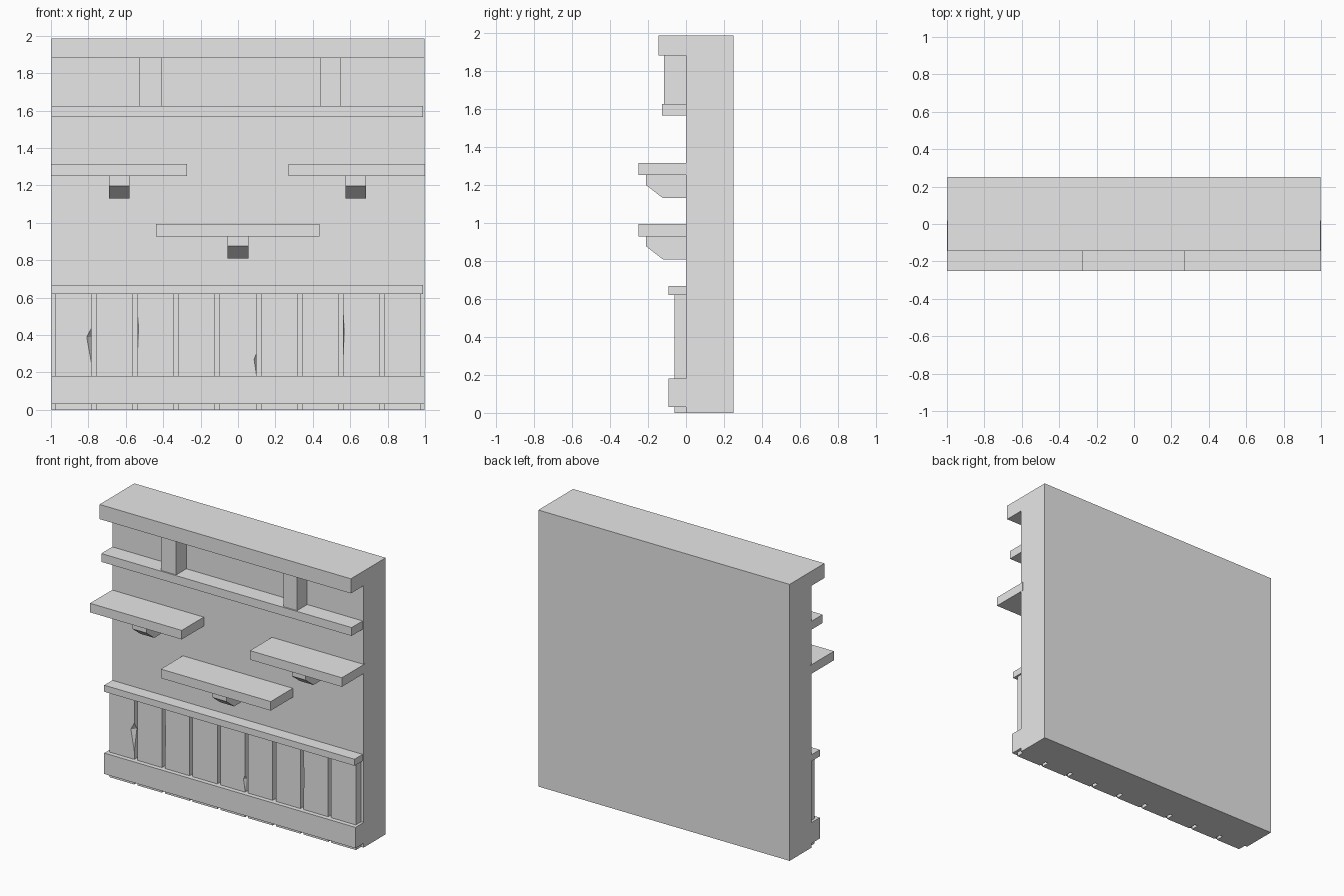
import bpy
import bmesh

if "Cube" in bpy.data.objects:
    bpy.data.objects.remove(bpy.data.objects["Cube"], do_unlink=True)

# Single plain grey
grey = bpy.data.materials.new("light_grey")
grey.use_nodes = True
COLOUR = (0.8, 0.8, 0.8, 1.0)
grey.diffuse_color = COLOUR
grey.node_tree.nodes["Principled BSDF"].inputs["Base Color"].default_value = COLOUR


def finish(name, bm):
    bmesh.ops.recalc_face_normals(bm, faces=bm.faces[:])
    mesh = bpy.data.meshes.new(name)
    bm.to_mesh(mesh)
    bm.free()
    mesh.materials.append(grey)
    obj = bpy.data.objects.new(name, mesh)
    bpy.context.collection.objects.link(obj)
    return obj


def prism(name, x0, x1, profile):
    """Extrude a (y, z) profile from x0 to x1."""
    bm = bmesh.new()
    face = bm.faces.new([bm.verts.new((x0, y, z)) for y, z in profile])
    new = bmesh.ops.extrude_face_region(bm, geom=[face])["geom"]
    bmesh.ops.translate(bm, vec=(x1 - x0, 0, 0),
                        verts=[v for v in new if isinstance(v, bmesh.types.BMVert)])
    return finish(name, bm)


def box(name, x0, x1, y0, y1, z0, z1):
    return prism(name, x0, x1, [(y0, z0), (y1, z0), (y1, z1), (y0, z1)])


def chipped_plank(name, centre, half, side, chip):
    """Plank with a splinter missing from one front edge; side is +1 or -1."""
    low, mid, high, width, depth = chip
    front, back, top = -0.06, 0.02, 0.64
    edge, far = centre + side * half, centre - side * half
    bm = bmesh.new()
    v = {k: bm.verts.new(co) for k, co in {
        "a": (far, front, 0), "b": (edge, front, 0),
        "c": (edge, front, top), "d": (far, front, top),
        "e": (far, back, 0), "f": (edge, back, 0),
        "g": (edge, back, top), "h": (far, back, top),
        "l": (edge, front, low), "u": (edge, front, high),
        "m": (edge - side * width, front, mid),
        "s": (edge, front + depth, mid)}.items()}
    for loop in ("ablmucd", "bfgcusl", "lsm", "usm", "aehd", "efgh", "abfe", "dcgh"):
        bm.faces.new([v[k] for k in loop])
    return finish(name, bm)


# Wall and long horizontal mouldings
box("wall", -0.998, 0.998, 0.0, 0.25, 0.0, 1.985)
box("crown_beam", -0.998, 0.998, -0.145, 0.02, 1.88, 1.985)
box("upper_rail", -0.998, 0.99, -0.125, 0.02, 1.565, 1.625)
box("panel_rail", -0.998, 0.99, -0.092, 0.02, 0.62, 0.667)
box("base_board", -0.998, 0.998, -0.092, 0.02, 0.03, 0.18)

# Short posts under the crown
box("left_post", 0.44, 0.55, -0.115, 0.02, 1.6, 1.9)
box("right_post", -0.53, -0.41, -0.115, 0.02, 1.6, 1.9)

# Shelves, each on one chamfered bracket
for name, x0, x1, mid, z in (("right", -1.0, -0.272, -0.635, 1.25),
                             ("left", 0.27, 1.0, 0.63, 1.25),
                             ("middle", -0.438, 0.435, 0.0, 0.928)):
    box(name + "_shelf", x0, x1, -0.25, 0.02, z, z + 0.065)
    prism(name + "_bracket", mid - 0.055, mid + 0.055,
          [(0.02, z), (-0.21, z), (-0.21, z - 0.052),
           (-0.122, z - 0.12), (0.02, z - 0.12)])

# Row of wainscot planks, a few with chipped edges
HALF = 0.098
chips = {0: (1, (0.24, 0.39, 0.44, 0.027, 0.03)),
         2: (-1, (0.28, 0.44, 0.52, 0.006, 0.03)),
         4: (1, (0.19, 0.27, 0.30, 0.012, 0.02)),
         7: (-1, (0.28, 0.42, 0.52, 0.006, 0.03))}
for i in range(9):
    centre = (i - 4) * 0.22
    name = f"plank_{i + 1}"
    if i in chips:
        chipped_plank(name, centre, HALF, *chips[i])
    else:
        box(name, centre - HALF, centre + HALF, -0.06, 0.02, 0.0, 0.64)
